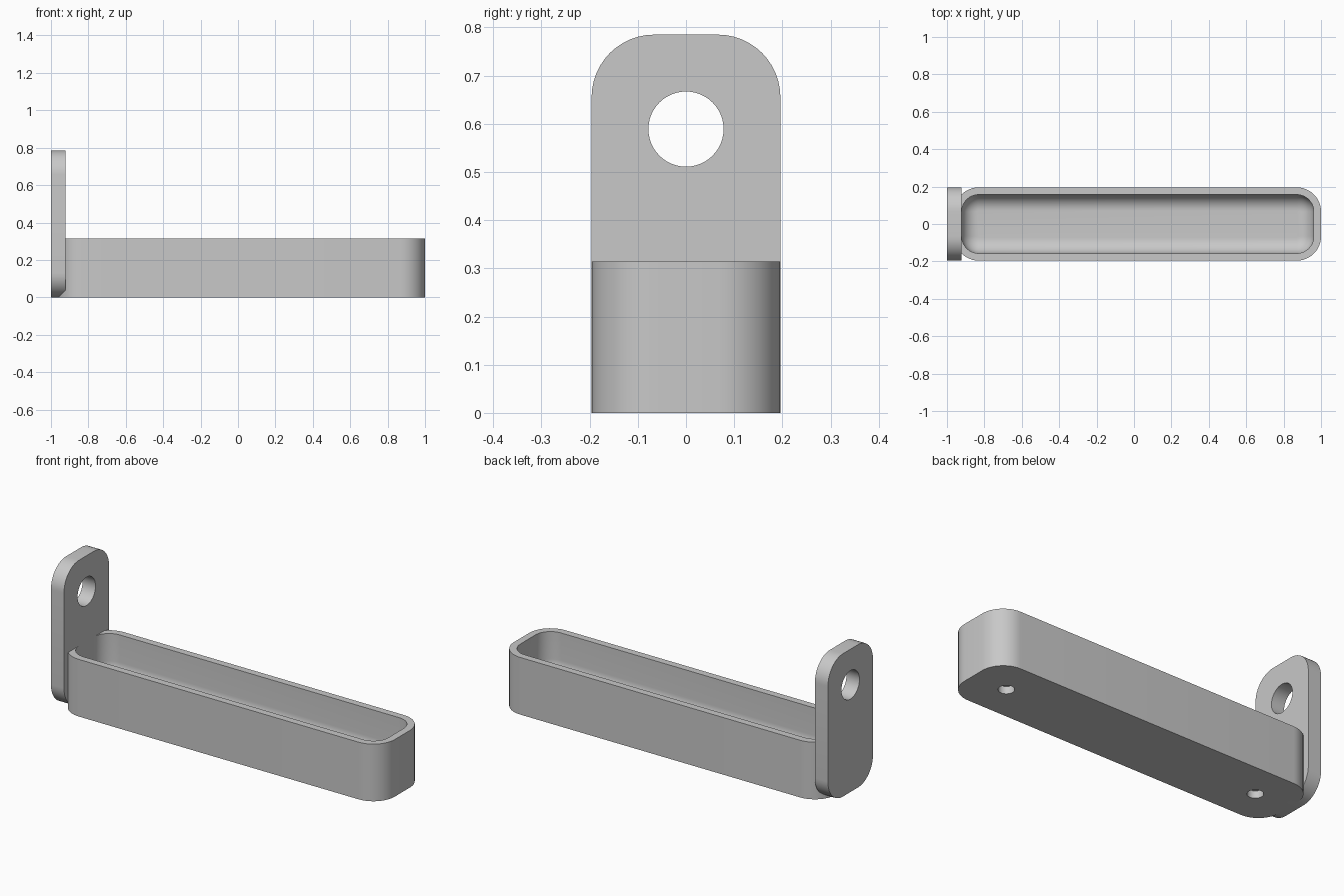
import bpy
import bmesh
from math import sin, cos, pi, radians
from mathutils import Matrix

if "Cube" in bpy.data.objects:
    bpy.data.objects.remove(bpy.data.objects["Cube"])

grey = bpy.data.materials.new("plain grey")
grey.use_nodes = True
grey.diffuse_color = (0.58, 0.58, 0.58, 1)
grey.node_tree.nodes["Principled BSDF"].inputs["Base Color"].default_value = (0.58, 0.58, 0.58, 1)

CORNER = 0.13       # outer corner radius
WALL = 0.039        # tray wall thickness
WIDTH = 0.196       # half width shared by tray and plate
HEIGHT = 0.314      # tray height
FLOOR = 0.078       # tray floor thickness
INNER = 0.085       # fillet between cavity walls and floor
STEPS = 12


def rounded_rect(half_x, half_y, radius):
    """Points around a rounded rectangle, counter-clockwise."""
    points = []
    for corner, (sx, sy) in enumerate([(1, 1), (-1, 1), (-1, -1), (1, -1)]):
        for i in range(STEPS + 1):
            a = (corner + i / STEPS) * pi / 2
            points.append((sx * (half_x - radius) + radius * cos(a),
                           sy * (half_y - radius) + radius * sin(a)))
    return points


def loft(name, rings, matrix):
    """Skin a stack of (outline, height) rings and cap both ends."""
    bm = bmesh.new()
    loops = [[bm.verts.new((x, y, z)) for x, y in outline] for outline, z in rings]
    for low, high in zip(loops, loops[1:]):
        for i in range(len(low)):
            j = (i + 1) % len(low)
            bm.faces.new((low[i], low[j], high[j], high[i]))
    bm.faces.new(reversed(loops[0]))
    bm.faces.new(loops[-1])
    bm.transform(matrix)
    bmesh.ops.recalc_face_normals(bm, faces=bm.faces)
    mesh = bpy.data.meshes.new(name)
    bm.to_mesh(mesh)
    bm.free()
    mesh.materials.append(grey)
    part = bpy.data.objects.new(name, mesh)
    bpy.context.collection.objects.link(part)
    return part


def select_only(part):
    bpy.ops.object.select_all(action='DESELECT')
    part.select_set(True)
    bpy.context.view_layer.objects.active = part


def drill(part, radius, depth, location, rotation=(0, 0, 0)):
    """Cut a round hole and discard the cutter."""
    bpy.ops.mesh.primitive_cylinder_add(vertices=48, radius=radius, depth=depth,
                                        location=location, rotation=rotation)
    cutter = bpy.context.object
    cutter.hide_render = True
    cutter.data.materials.append(grey)
    cut = part.modifiers.new("hole", 'BOOLEAN')
    cut.operation = 'DIFFERENCE'
    cut.solver = 'EXACT'
    cut.object = cutter
    select_only(part)
    bpy.ops.object.modifier_apply(modifier=cut.name)
    bpy.data.objects.remove(cutter)


# Tray: outer wall, rim, inner wall, then a filleted floor
half_length = 0.98
outer = rounded_rect(half_length, WIDTH, CORNER)
rings = [(outer, 0), (outer, HEIGHT)]
inner_x, inner_y, inner_r = half_length - WALL, WIDTH - WALL, CORNER - WALL
rings.append((rounded_rect(inner_x, inner_y, inner_r), HEIGHT))
for i in range(STEPS + 1):
    t = i / STEPS * pi / 2
    inset = INNER * (1 - cos(t))
    rings.append((rounded_rect(inner_x - inset, inner_y - inset, inner_r - inset),
                  FLOOR + INNER * (1 - sin(t))))
tray = loft("tray", rings, Matrix.Translation((0.02, 0, 0)))

# Blind holes under the tray
for x in (0.795, -0.755):
    drill(tray, 0.04, 0.08, (x, 0, 0))

# Upright end plate with rounded corners and a round hole
plate_height, plate_thickness = 0.785, 0.079
side = rounded_rect(plate_height / 2, WIDTH, CORNER)
stand = Matrix.Translation((-1, 0, plate_height / 2)) @ Matrix.Rotation(radians(90), 4, 'Y')
plate = loft("end_plate", [(side, 0), (side, plate_thickness)], stand)
drill(plate, 0.078, 0.4, (-1, 0, 0.589), (0, radians(90), 0))

# Smooth curves, keep hard edges
for part in (tray, plate):
    select_only(part)
    bpy.ops.object.shade_smooth_by_angle(angle=radians(35))
